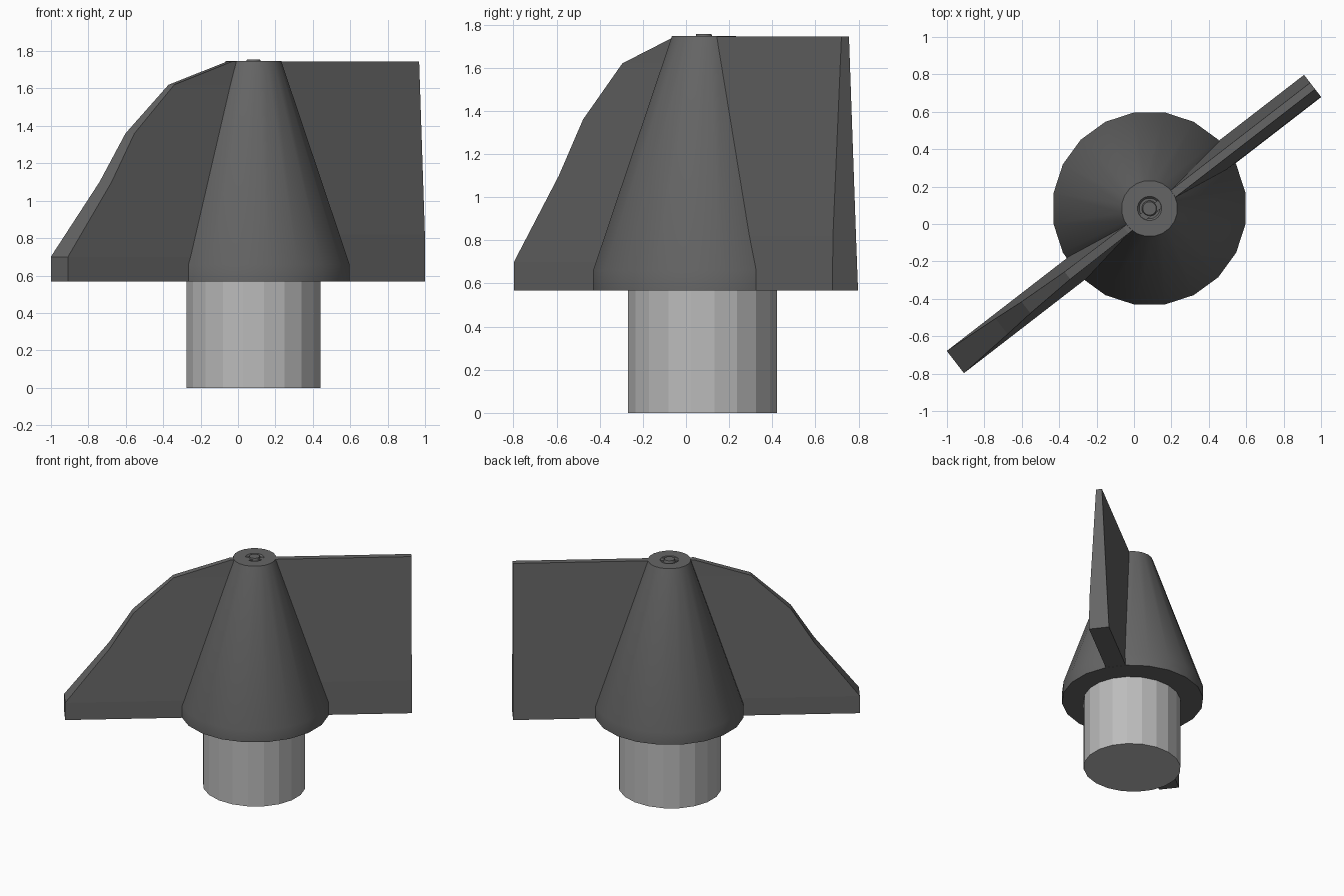
import bpy, bmesh
from math import cos, sin, pi, atan2, radians
from mathutils import Vector

if "Cube" in bpy.data.objects:
    bpy.data.objects.remove(bpy.data.objects["Cube"])

SIDES = 20
ANGLE = atan2(0.738, 0.955)
ALONG = Vector((cos(ANGLE), sin(ANGLE), 0))
ACROSS = Vector((-sin(ANGLE), cos(ANGLE), 0))


def material(name, v):
    m = bpy.data.materials.new(name)
    m.diffuse_color = (v, v, v, 1)
    m.use_nodes = True
    m.node_tree.nodes["Principled BSDF"].inputs["Base Color"].default_value = m.diffuse_color
    return m


dark, light = material("dark_grey", 0.13), material("light_grey", 0.5)


def loft(name, rings, mat, smooth=False):
    """Closed solid through a stack of equal-sized rings."""
    bm = bmesh.new()
    loops = [[bm.verts.new(p) for p in r] for r in rings]
    for a, b in zip(loops, loops[1:]):
        n = len(a)
        for i in range(n):
            j = (i + 1) % n
            bm.faces.new((a[i], a[j], b[j], b[i]))
    bm.faces.new(loops[0][::-1])
    bm.faces.new(loops[-1])
    bmesh.ops.recalc_face_normals(bm, faces=bm.faces)
    me = bpy.data.meshes.new(name)
    bm.to_mesh(me)
    bm.free()
    me.materials.append(mat)
    ob = bpy.data.objects.new(name, me)
    bpy.context.collection.objects.link(ob)
    if smooth:
        bpy.ops.object.select_all(action='DESELECT')
        bpy.context.view_layer.objects.active = ob
        ob.select_set(True)
        bpy.ops.object.shade_smooth_by_angle(angle=radians(35))
    return ob


def ring(cx, cy, rx, ry, z):
    return [(cx + rx * cos((i + .5) * 2 * pi / SIDES),
             cy + ry * sin((i + .5) * 2 * pi / SIDES), z) for i in range(SIDES)]


# Shaft stub under the hub
loft("shaft", [ring(0.083, 0.077, 0.362, 0.35, z) for z in (0, 0.57)], light)

# Conical hub with a short straight lip and a small groove and nub on top
profile = [(0.52, 0.567), (0.52, 0.66), (0.15, 1.747), (0.065, 1.747),
           (0.055, 1.735), (0.042, 1.735), (0.036, 1.755), (0.012, 1.755)]
loft("hub", [ring(0.083, 0.083, r, r, z) for r, z in profile], dark, True)


def blade(name, rows):
    """Rows of (z, tip distance, half thickness each side), from hub axis out."""
    rings = []
    for z, tip, left, right in rows:
        up = Vector((0, 0, z))
        rings.append([ALONG * s + ACROSS * t + up for s, t in
                      ((0.117, -right), (tip, -right), (tip, left), (0.117, left))])
    loft(name, rings, dark)


# Curved blade
blade("curved_blade", [(0.568, -1.207, 0.075, 0.075), (0.70, -1.207, 0.075, 0.075),
                       (1.10, -0.895, 0.053, 0.053), (1.36, -0.73, 0.039, 0.039),
                       (1.62, -0.45, 0.025, 0.025), (1.745, -0.055, 0.022, 0.022)])

# Square blade
blade("square_blade", [(0.568, 1.207, 0.075, 0.075), (0.82, 1.207, 0.063, 0.072),
                       (1.745, 1.207, 0.022, 0.022)])
